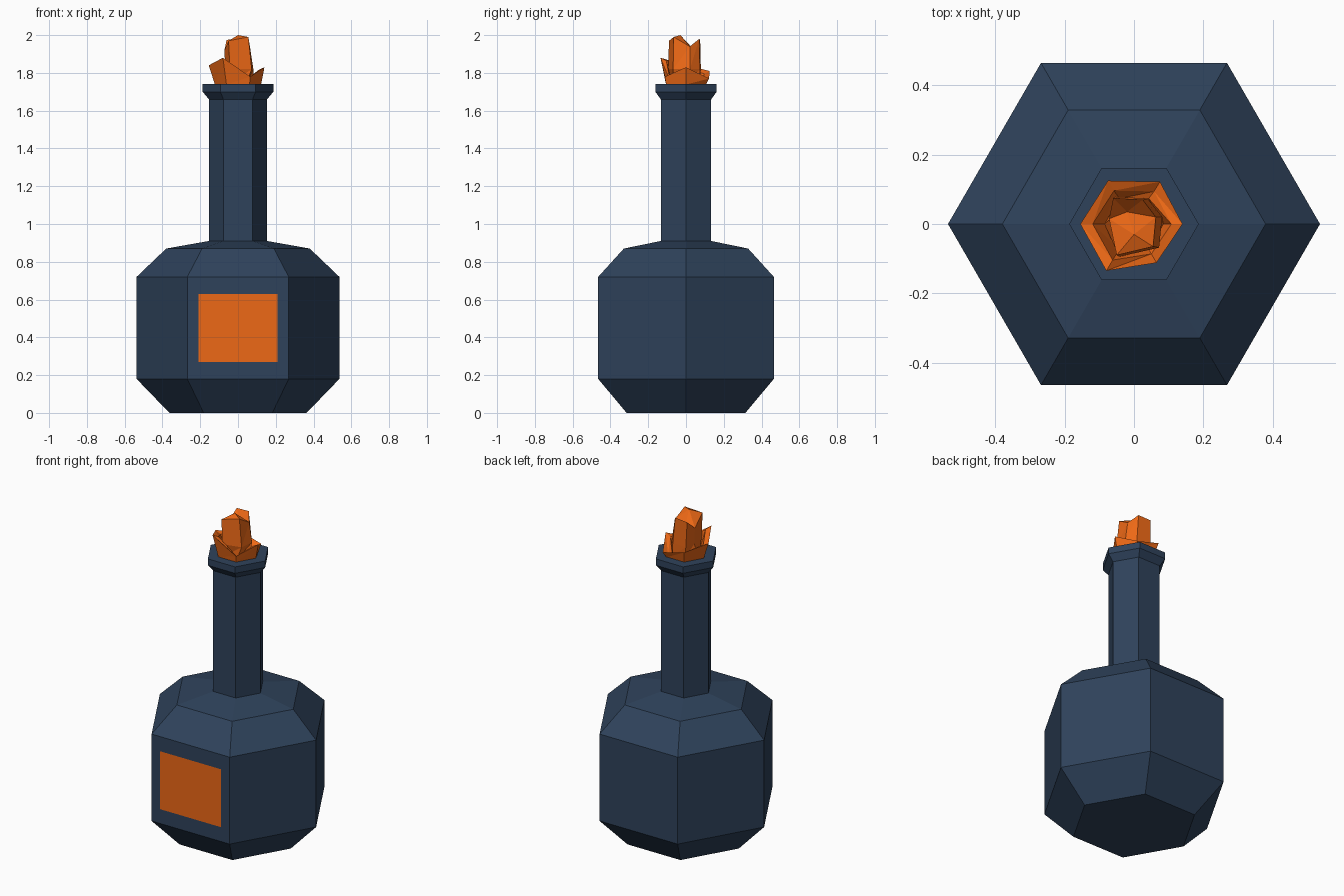
import bpy
from math import cos, sin, pi

if "Cube" in bpy.data.objects:
    bpy.data.objects.remove(bpy.data.objects["Cube"])


def material(name, color):
    m = bpy.data.materials.new(name)
    m.diffuse_color = (*color, 1)
    m.use_nodes = True
    m.node_tree.nodes["Principled BSDF"].inputs["Base Color"].default_value = m.diffuse_color
    return m


def build(name, verts, faces, mat):
    me = bpy.data.meshes.new(name)
    me.from_pydata(verts, [], faces)
    me.materials.append(mat)
    ob = bpy.data.objects.new(name, me)
    bpy.context.collection.objects.link(ob)
    return ob


def hex_ring(r, z):
    return [(r * cos(i * pi / 3), r * sin(i * pi / 3), z) for i in range(6)]


def loft(rings):
    """Verts and faces joining six-point rings in order, with a bottom cap."""
    verts = [v for ring in rings for v in ring]
    faces = [tuple(range(5, -1, -1))]
    for k in range(len(rings) - 1):
        for i in range(6):
            a, b = k * 6 + i, k * 6 + (i + 1) % 6
            faces.append((a, b, b + 6, a + 6))
    return verts, faces


glass = material("dark_glass", (0.028, 0.055, 0.105))
orange = material("orange", (0.85, 0.14, 0.008))

# Hexagonal bottle: body, shoulder, neck and lip
profile = [(0.363, 0), (0.537, 0.18), (0.537, 0.72), (0.38, 0.87), (0.154, 0.91),
           (0.154, 1.66), (0.187, 1.70), (0.187, 1.74)]
verts, faces = loft([hex_ring(r, z) for r, z in profile])
n = len(verts)
faces.append(tuple(range(n - 6, n)))
build("bottle", verts, faces, glass)

# Square label on the front face
y = -0.467
build("label", [(-0.21, y, 0.27), (0.21, y, 0.27), (0.21, y, 0.63), (-0.21, y, 0.63)],
      [(0, 1, 2, 3)], orange)

# Crumpled rag: flared outer cuff folding inwards
cuff = [(0.14, 0, 1.83), (0.075, 0.122, 1.77), (-0.075, 0.125, 1.81),
        (-0.155, 0, 1.84), (-0.08, -0.135, 1.88), (0.065, -0.112, 1.78)]
fold = [(x * 0.77, y * 0.77, z - 0.015) for x, y, z in cuff]
verts, faces = loft([hex_ring(0.122, 1.738), cuff, fold, hex_ring(0.085, 1.745)])
build("rag_cuff", verts, [f if len(f) == 6 else t for f in faces
                          for t in ([f] if len(f) == 6 else [f[:3], (f[0], f[2], f[3])])], orange)

# Rag tip: twisted jagged core with a sunken fold and an off-centre peak
tip = [(0.063, 0.02, 1.94), (0.025, 0.07, 1.98), (-0.06, 0.075, 1.975),
       (-0.072, 0.015, 1.92), (-0.05, -0.09, 1.97), (0.055, -0.065, 1.99)]
waist = [(x * 1.1 + 0.012, y * 1.05, 1.82) for x, y, z in tip]
verts, faces = loft([hex_ring(0.085, 1.74), waist, tip])
verts += [(0.0, -0.03, 2.0), (-0.02, 0.035, 1.93)]
tris = [faces[0]]
for f in faces[1:]:
    tris += [f[:3], (f[0], f[2], f[3])]
peak, dip = 18, 19
tris += [(12, 13, dip), (13, 14, dip), (14, 15, dip), (15, peak, dip), (peak, 12, dip),
         (15, 16, peak), (16, 17, peak), (17, 12, peak)]
build("rag_tip", verts, tris, orange)
